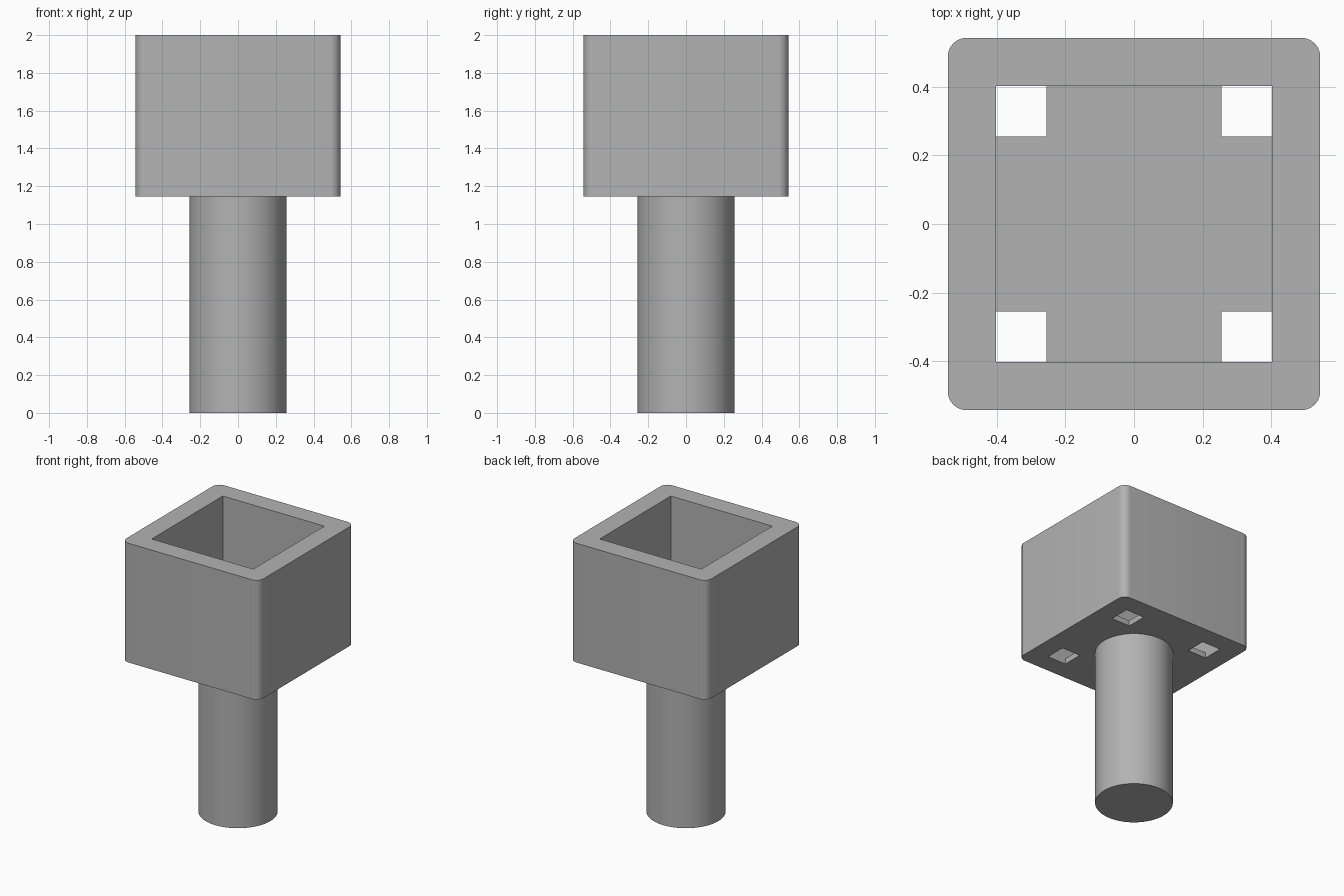
import bpy
import bmesh
from math import radians

cube = bpy.data.objects.get("Cube")
if cube:
    bpy.data.objects.remove(cube, do_unlink=True)

HALF, INNER, HOLE = 0.543, 0.403, 0.255   # outer wall, cavity wall, hole inner edge
BASE, TOP, FLOOR = 1.145, 2.0, 0.04       # cup underside, rim, floor thickness
POST_R, CORNER_R = 0.257, 0.055

grey = bpy.data.materials.new("plain grey")
grey.use_nodes = True
colour = (0.45, 0.45, 0.45, 1)
grey.diffuse_color = colour
grey.node_tree.nodes["Principled BSDF"].inputs["Base Color"].default_value = colour


def make_object(name, bm):
    bmesh.ops.recalc_face_normals(bm, faces=bm.faces)
    mesh = bpy.data.meshes.new(name)
    bm.to_mesh(mesh)
    bm.free()
    mesh.materials.append(grey)
    obj = bpy.data.objects.new(name, mesh)
    bpy.context.collection.objects.link(obj)
    return obj


def apply_boolean(target, tool, operation):
    mod = target.modifiers.new(operation.title(), 'BOOLEAN')
    mod.object, mod.operation, mod.solver = tool, operation, 'EXACT'
    bpy.context.view_layer.objects.active = target
    bpy.ops.object.modifier_apply(modifier=mod.name)
    bpy.data.objects.remove(tool, do_unlink=True)


# Square cup body with rounded upright corners
bm = bmesh.new()
bmesh.ops.create_cube(bm, size=1)
for v in bm.verts:
    v.co.x *= 2 * HALF
    v.co.y *= 2 * HALF
    v.co.z = TOP if v.co.z > 0 else BASE
uprights = [e for e in bm.edges if abs(e.verts[0].co.z - e.verts[1].co.z) > 0.1]
bmesh.ops.bevel(bm, geom=uprights, offset=CORNER_R, segments=8, profile=0.5, affect='EDGES')
body = make_object("square_cup_on_post", bm)

# Cavity cutter: a block with four pegs for the corner drain holes
bm = bmesh.new()
bmesh.ops.create_grid(bm, x_segments=3, y_segments=3, size=1)
for v in bm.verts:
    for axis in (0, 1):
        side = 1 if v.co[axis] > 0 else -1
        v.co[axis] = side * (INNER if abs(v.co[axis]) > 0.9 else HOLE)
    v.co.z = BASE + FLOOR
cells = bm.faces[:]
corners = [f for f in cells if all(abs(c) > HOLE for c in f.calc_center_median().xy)]
block = bmesh.ops.extrude_face_region(bm, geom=cells, use_keep_orig=True)["geom"]
bmesh.ops.translate(bm, vec=(0, 0, TOP - BASE),
                    verts=[g for g in block if isinstance(g, bmesh.types.BMVert)])
pegs = bmesh.ops.extrude_discrete_faces(bm, faces=corners)["faces"]
for f in pegs:
    bmesh.ops.translate(bm, vec=(0, 0, -2 * FLOOR), verts=f.verts)
cutter = make_object("cavity_cutter", bm)
cutter.hide_render = True
apply_boolean(body, cutter, 'DIFFERENCE')

# Round post, reaching into the cup floor
bm = bmesh.new()
bmesh.ops.create_cone(bm, cap_ends=True, segments=64, radius1=POST_R, radius2=POST_R,
                      depth=BASE + FLOOR / 2)
bmesh.ops.translate(bm, vec=(0, 0, (BASE + FLOOR / 2) / 2), verts=bm.verts)
apply_boolean(body, make_object("round_post", bm), 'UNION')

# Smooth the round surfaces, keep the edges sharp
bpy.ops.object.select_all(action='DESELECT')
body.select_set(True)
bpy.context.view_layer.objects.active = body
bpy.ops.object.shade_smooth_by_angle(angle=radians(30))
